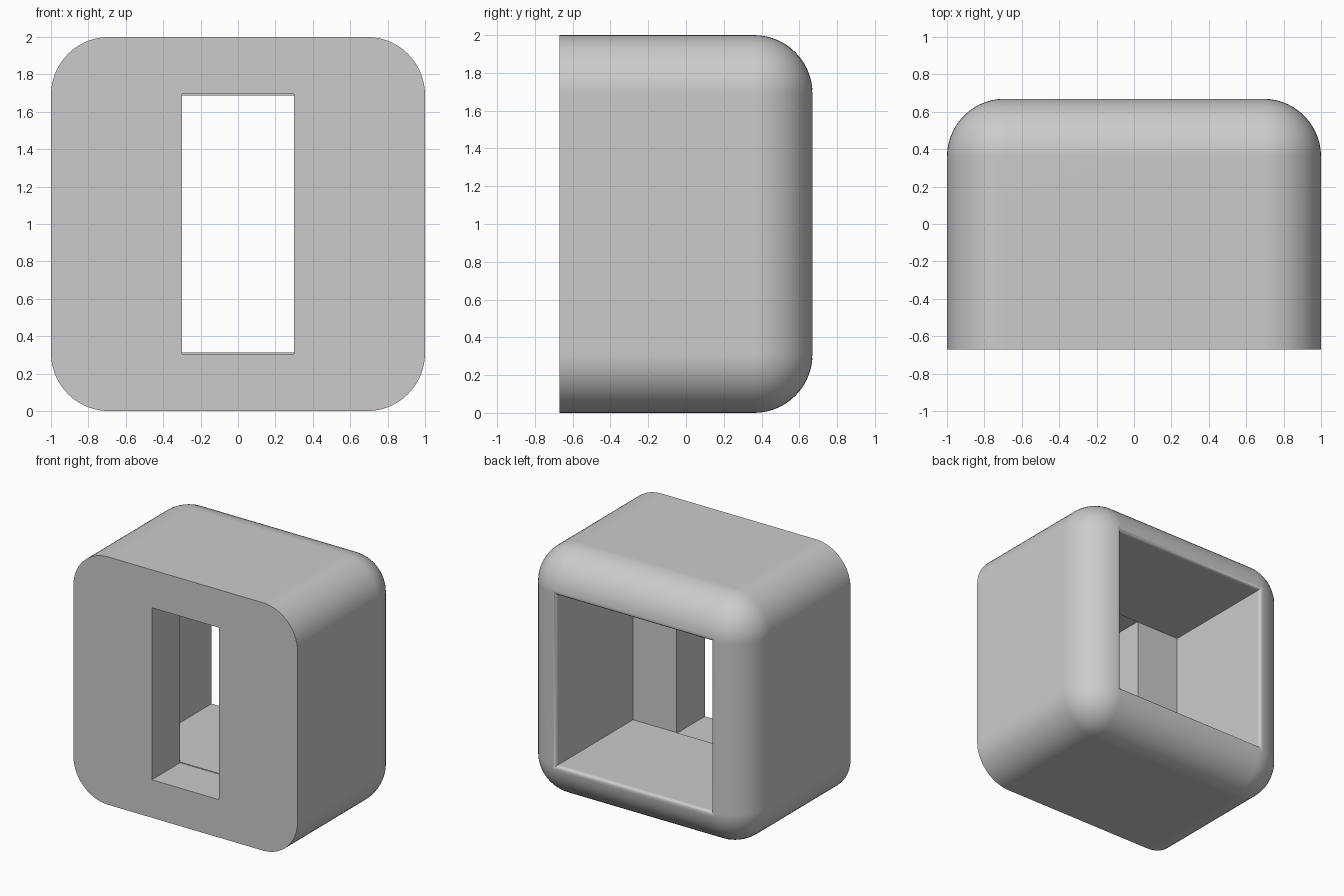
import bpy, bmesh, math
from mathutils import Vector

old = bpy.data.objects.get("Cube")
if old:
    bpy.data.objects.remove(old, do_unlink=True)

FRONT, BACK = -0.67, 0.67      # depth limits
RADIUS = 0.31                  # outer rounding
LIP = 0.03                     # inner rim rounding
INNER_FRONT = -0.31            # inside of the front wall

grey = bpy.data.materials.new("light grey")
grey.use_nodes = True
grey.diffuse_color = (0.6, 0.6, 0.6, 1)
grey.node_tree.nodes["Principled BSDF"].inputs["Base Color"].default_value = (0.6, 0.6, 0.6, 1)


def loft(name, sections):
    """Closed solid through rectangles (y, half width, half height)."""
    bm = bmesh.new()
    rings = []
    for y, w, h in sections:
        rings.append([bm.verts.new((sx * w, y, 1 + sz * h))
                      for sx, sz in ((-1, -1), (1, -1), (1, 1), (-1, 1))])
    for a, b in zip(rings, rings[1:]):
        for i in range(4):
            j = (i + 1) % 4
            bm.faces.new((a[i], a[j], b[j], b[i]))
    bm.faces.new(rings[0])
    bm.faces.new(rings[-1])
    bmesh.ops.recalc_face_normals(bm, faces=bm.faces[:])
    mesh = bpy.data.meshes.new(name)
    bm.to_mesh(mesh)
    bm.free()
    obj = bpy.data.objects.new(name, mesh)
    bpy.context.collection.objects.link(obj)
    return obj


# Shell: block rounded everywhere except around the flat front
shell = loft("rounded_shell", [(FRONT, 1, 1), (BACK, 1, 1)])
bm = bmesh.new()
bm.from_mesh(shell.data)
round_edges = [e for e in bm.edges if any(v.co.y > 0 for v in e.verts)]
bmesh.ops.bevel(bm, geom=round_edges, offset=RADIUS, offset_type='OFFSET',
                segments=14, profile=0.5, affect='EDGES')
bm.to_mesh(shell.data)
bm.free()
shell.data.materials.append(grey)

# Cavity open at the back, with a softly flared lip
sections = [(INNER_FRONT, 0.69, 0.688)]
for i in range(7):
    t = math.pi / 2 * i / 6
    grow = LIP * (1 - math.cos(t))
    sections.append((BACK - LIP + LIP * math.sin(t), 0.69 + grow, 0.688 + grow))
sections.append((BACK + 0.2, 0.69 + LIP, 0.688 + LIP))
cavity = loft("cavity_cutter", sections)

# Tall slot through the front wall
slot = loft("slot_cutter", [(FRONT - 0.2, 0.3, 0.694), (INNER_FRONT + 0.0005, 0.3, 0.694)])

bpy.ops.object.select_all(action='DESELECT')
shell.select_set(True)
bpy.context.view_layer.objects.active = shell
for cutter in (cavity, slot):
    cutter.hide_render = True
    mod = shell.modifiers.new(cutter.name, 'BOOLEAN')
    mod.operation = 'DIFFERENCE'
    mod.solver = 'EXACT'
    mod.object = cutter
    bpy.ops.object.modifier_apply(modifier=mod.name)
    bpy.data.objects.remove(cutter, do_unlink=True)

# Smooth rounding with crisp corners and flat walls
bpy.ops.object.shade_smooth_by_angle(angle=math.radians(35))
weighted = shell.modifiers.new("flat_walls", 'WEIGHTED_NORMAL')
weighted.keep_sharp = True
